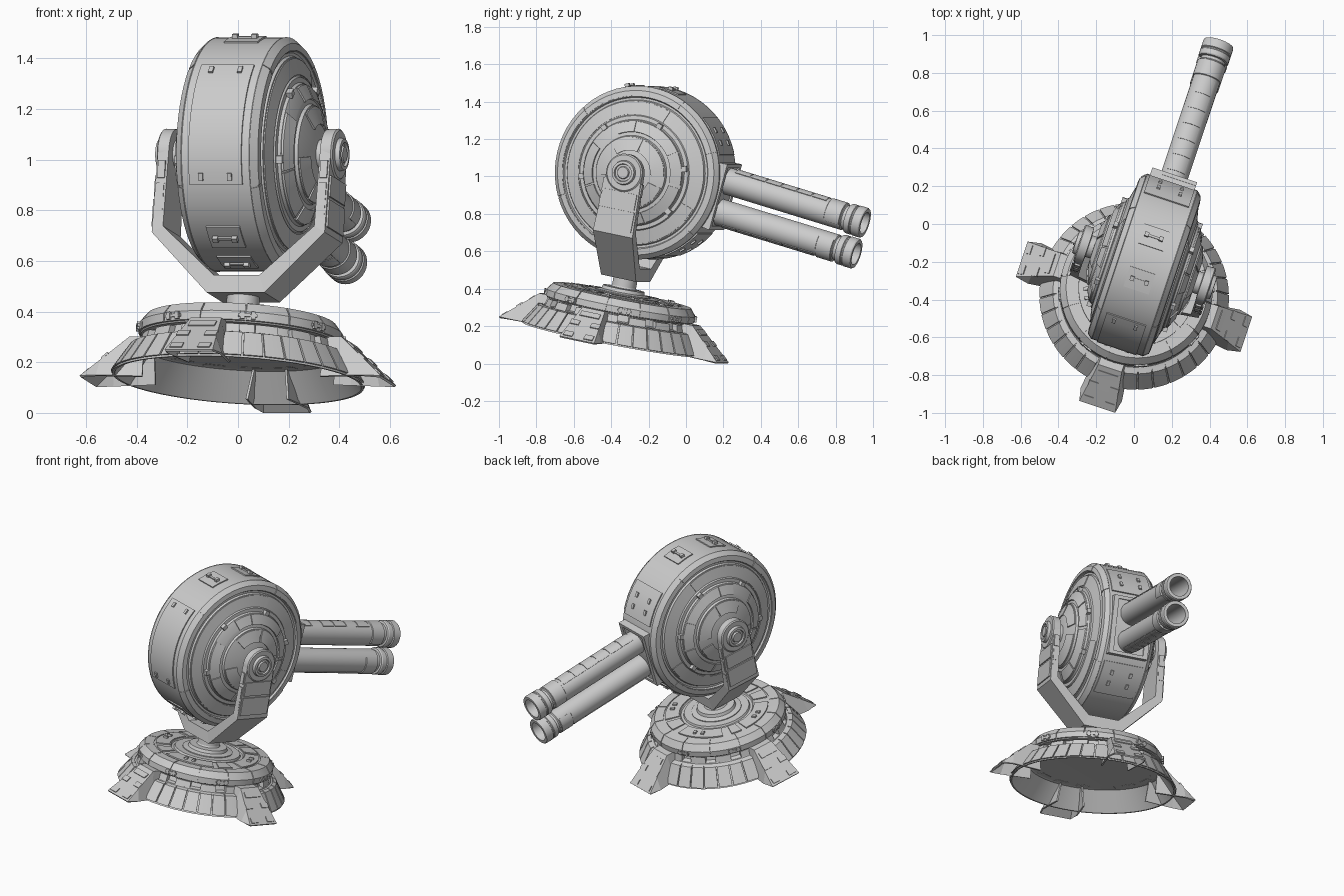
import bpy, bmesh
from math import radians, sin, cos, pi
from mathutils import Matrix

if "Cube" in bpy.data.objects:
    bpy.data.objects.remove(bpy.data.objects["Cube"])

R, T = Matrix.Rotation, Matrix.Translation
# The whole turret is yawed and pitched; the head pitches further on its pivot
BASE = T((0, -0.385, 0.128)) @ R(radians(-18.5), 4, 'Z') @ R(radians(-11.3), 4, 'X')
HEAD = BASE @ T((0, 0, 0.91)) @ R(radians(-4.9), 4, 'X')
SIDE = R(pi / 2, 4, 'Y')        # turns a z axis into x
FWD = R(-pi / 2, 4, 'X')        # turns a z axis into y


def finish(bm, name, mat, smooth=True):
    bmesh.ops.remove_doubles(bm, verts=bm.verts, dist=1e-5)
    bmesh.ops.recalc_face_normals(bm, faces=bm.faces)
    me = bpy.data.meshes.new(name)
    bm.to_mesh(me)
    bm.free()
    if smooth:
        me.polygons.foreach_set("use_smooth", [True] * len(me.polygons))
        me.set_sharp_from_angle(angle=radians(25))
    ob = bpy.data.objects.new(name, me)
    bpy.context.collection.objects.link(ob)
    ob.matrix_world = mat
    return ob


def add_sweep(bm, prof, segs, a0=0, a1=360):
    """Sweep a closed (r, z) profile round z between two angles."""
    full = a1 - a0 >= 360
    rows = []
    for i in range(segs if full else segs + 1):
        a = radians(a0 + (a1 - a0) * i / segs)
        rows.append([bm.verts.new((r * cos(a), r * sin(a), z)) for r, z in prof])
    n = len(prof)
    for i in range(segs):
        p, q = rows[i], rows[(i + 1) % len(rows)]
        for j in range(n):
            k = (j + 1) % n
            if prof[j][0] == 0 and prof[k][0] == 0:
                continue
            bm.faces.new((p[j], p[k], q[k], q[j]))
    if not full:
        bm.faces.new(rows[0])
        bm.faces.new(rows[-1][::-1])


def revolve(name, prof, mat, segs=64):
    bm = bmesh.new()
    add_sweep(bm, prof, segs)
    return finish(bm, name, mat)


def sectors(name, prof, spans, mat):
    """Several partial sweeps of one profile, in one object."""
    bm = bmesh.new()
    for a0, a1 in spans:
        add_sweep(bm, prof, max(1, round((a1 - a0) / 6)), a0, a1)
    return finish(bm, name, mat)


def boxes(name, items, mat):
    """Each item is (centre, size, optional local matrix)."""
    bm = bmesh.new()
    for c, s, *m in items:
        mm = (m[0] if m else Matrix()) @ T(c) @ Matrix.Diagonal((*s, 1))
        bmesh.ops.create_cube(bm, size=1, matrix=mm)
    return finish(bm, name, mat, False)


def tiles(n, gap, start=0):
    return [(start + 360 * i / n + gap / 2, start + 360 * (i + 1) / n - gap / 2) for i in range(n)]


# ---- Base: hollow flared skirt with a drum on top
revolve("base_body", [(.498, 0), (.428, .11), (.37, .125), (.36, .16), (.395, .16), (.4, .17), (.4, .2),
                      (.372, .235), (.22, .245), (.215, .238), (.2, .238), (.195, .25), (0, .25),
                      (0, .13), (.40, .12), (.488, 0)], BASE)
sectors("skirt_tiles", [(.496, .008), (.503, .01), (.437, .113), (.415, .118), (.415, .11)], tiles(36, .9), BASE)
sectors("drum_tiles", [(.395, .165), (.405, .168), (.405, .202), (.375, .24), (.32, .243), (.32, .23)],
        tiles(14, .8, 8), BASE)
sectors("gap_blocks", [(.35, .12), (.4, .12), (.39, .155), (.35, .155)], tiles(16, 9), BASE)
sectors("deck_plates", [(.225, .235), (.225, .25), (.31, .247), (.31, .235)],
        [(5, 60), (66, 85), (95, 150), (160, 172), (178, 235), (245, 262), (270, 330), (336, 352)], BASE)
boxes("drum_clips", [((.405, dy, .187), (.018, .018, .03), R(radians(a), 4, 'Z'))
                     for a in range(22, 382, 45) for dy in (-.022, .022)] +
      [((.405, 0, .187), (.014, .075, .012), R(radians(a), 4, 'Z')) for a in range(22, 382, 45)], BASE)
boxes("deck_details", [((.27, d, .252), (.05 - abs(d), .018, .014), R(radians(a), 4, 'Z'))
                       for a in (35, 120, 205, 300) for d in (-.025, .025)], BASE)
revolve("post", [(0, .24), (.15, .24), (.15, .255), (.118, .262), (.112, .28), (.07, .282),
                 (.065, .29), (.065, .37), (0, .37)], BASE, 40)

# ---- Four hollow sloped feet
for i, nm in enumerate(("right", "front", "left", "back")):
    bm = bmesh.new()
    rows = [[(.37, w, 0) for w in (-.09, .09)], [(.38, w, .165) for w in (-.065, .065)],
            [(.44, w, .165) for w in (-.065, .065)], [(.55, w, .068) for w in (-.085, .085)],
            [(.627, w, 0) for w in (-.1, .1)]]
    v = [[bm.verts.new(p) for p in r] for r in rows]
    for a, b in zip(v[1:], v[2:]):
        bm.faces.new((a[0], b[0], b[1], a[1]))
    low = [[bm.verts.new((.555, w, 0)) for w in (-.115, .115)],
           [bm.verts.new((.44, w, 0)) for w in (-.1, .1)]]
    for s in (0, 1):
        bm.faces.new((v[4][s], v[3][s], low[0][s]))
        bm.faces.new((v[3][s], v[2][s], low[1][s], low[0][s]))
        bm.faces.new((v[2][s], v[1][s], v[0][s], low[1][s]))
    leg_mat = BASE @ R(i * pi / 2, 4, 'Z')
    leg = finish(bm, nm + "_foot", leg_mat, False)
    mod = leg.modifiers.new("thickness", 'SOLIDIFY')
    mod.thickness = .01
    mod.offset = -1
    # Corner pads leave a cross on the sloped toe
    slope = T((.56, 0, .06)) @ R(radians(41.5), 4, 'Y')
    boxes(nm + "_foot_pads", [((x, y, .001), (.034, .05, .008), slope)
                              for x in (-.035, .06) for y in (-.058, .058)] +
          [((-.11, 0, .001), (.035, .11, .008), slope)], leg_mat)

# ---- Yoke: one lofted fork, from right arm round to left arm
half = [((.36, .91), (.315, .91), .1), ((.36, .575), (.315, .6), .113), ((.12, .335), (.095, .405), .1)]
path = half + [((-o[0], o[1]), (-n[0], n[1]), w) for o, n, w in reversed(half)]
bm = bmesh.new()
rings = [[bm.verts.new(p) for p in ((o[0], -w, o[1]), (o[0], w, o[1]), (n[0], w, n[1]), (n[0], -w, n[1]))]
         for o, n, w in path]
for a, b in zip(rings, rings[1:]):
    for j in range(4):
        bm.faces.new((a[j], a[(j + 1) % 4], b[(j + 1) % 4], b[j]))
bm.faces.new(rings[0])
bm.faces.new(rings[-1])
finish(bm, "yoke", BASE, False)
boxes("yoke_plates", [((s * .36, 0, z), (.014, w, h)) for s in (1, -1)
                      for z, w, h in ((.765, .19, .085), (.655, .2, .11))] +
      [((s * .338, y, z), (.03, .012, .07)) for s in (1, -1) for z in (.65, .74, .83) for y in (-.105, .105)], BASE)
for s, nm in ((1, "right"), (-1, "left")):
    revolve(nm + "_pivot", [(r, s * x) for r, x in (
        (0, .27), (.06, .27), (.06, .312), (.1, .315), (.102, .36), (.095, .366), (.066, .366), (.062, .384),
        (.048, .386), (.045, .376), (.034, .376), (.03, .386), (0, .386))], BASE @ T((0, 0, .91)) @ SIDE, 40)

# ---- Head: wide drum with stepped domed sides
hub = [(0, .29), (.1, .282), (.195, .255), (.2, .242), (.21, .24), (.225, .238), (.28, .212), (.285, .2),
       (.305, .198), (.31, .19), (.385, .172), (.39, .16), (.402, .16), (.408, .17), (.44, .165), (.462, .14)]
revolve("head_drum", hub + [(r, -x) for r, x in reversed(hub)], HEAD @ SIDE, 72)
for s, nm in ((1, "right"), (-1, "left")):
    m = HEAD @ SIDE
    sectors(nm + "_dome_plates", [(r, s * x) for r, x in ((.215, .23), (.22, .247), (.276, .221), (.28, .2))],
            [(92, 128), (130, 190), (192, 215), (250, 300), (302, 350), (355, 390), (392, 448)], m)
    sectors(nm + "_cap_plates", [(r, s * x) for r, x in ((.12, .27), (.12, .285), (.19, .262), (.19, .245))],
            [(100, 170), (174, 230), (290, 350), (354, 440)], m)
    sectors(nm + "_face_plates", [(r, s * x) for r, x in ((.315, .18), (.315, .194), (.38, .178), (.38, .165))],
            [(165, 435)], m)
    sectors(nm + "_rim_plates", [(r, s * x) for r, x in ((.412, .16), (.412, .174), (.44, .17), (.464, .143), (.45, .13))],
            [(120, 160), (161, 236), (237, 302), (303, 360), (361, 420)], m)
    boxes(nm + "_dome_bolts", [((s * .212, .29, 0), (.024, .026, .03), R(radians(a), 4, 'X'))
                               for a in (20, 75, 140, 200, 330)], HEAD)


def rim_plate(name, a0, a1, w, h=.006):
    sectors(name, [(.455, -w), (.463 + h, -w), (.463 + h, w), (.455, w)], [(a0 + 90, a1 + 90)], HEAD @ SIDE)


# ---- Plates and latches round the rim (0 degrees is the gun, 90 is up)
rim_plate("back_panel", 147, 211, .11)
for nm, a in (("top_front", 87), ("top_back", 117), ("low_back", 241), ("low", 263)):
    rim_plate(nm + "_plate", a - 7, a + 7, .07)
    boxes(nm + "_latch", [((x, .47, 0), (.022, .03, .024), R(radians(a), 4, 'X')) for x in (-.04, .04)] +
          [((0, .467, 0), (.08, .018, .012), R(radians(a), 4, 'X'))], HEAD)
rim_plate("front_top_plate", 28, 55, .125)
rim_plate("front_low_plate", 305, 332, .125)
boxes("panel_bolts", [((x, .468, 0), (.018, .018, .03), R(radians(a), 4, 'X'))
                      for x in (-.06, .06) for a in (151, 207, 36, 45, 315, 324)], HEAD)

# ---- Gun mount: block with a raised frame
boxes("gun_mount", [((0, .41, 0), (.25, .1, .36))] +
      [((s * .11, .46, 0), (.03, .02, .36)) for s in (1, -1)] +
      [((0, .46, s * .172), (.25, .02, .02)) for s in (1, -1)], HEAD)

# ---- Twin barrels
for s, nm in ((1, "upper"), (-1, "lower")):
    m = HEAD @ T((0, 0, s * .086)) @ FWD
    revolve(nm + "_barrel", [(0, .38), (.073, .38), (.073, 1.145), (.066, 1.15), (.066, 1.165), (.078, 1.168),
                             (.082, 1.175), (.082, 1.2), (.077, 1.204), (.077, 1.21), (.083, 1.214),
                             (.083, 1.255), (.079, 1.262), (.06, 1.262), (.058, 1.0), (0, 1.0)], m, 32)
    c = -90 * s          # outward side of each barrel
    for i in range(6):
        z = .5 + i * .09
        sectors(f"{nm}_barrel_tile_{i + 1}", [(.07, z), (.0765, z), (.0765, z + .084), (.07, z + .084)],
                [(c - 38, c + 38)], m)
    sectors(nm + "_barrel_sleeve", [(.07, 1.05), (.078, 1.055), (.078, 1.14), (.07, 1.145)],
            [(c - 125, c + 125)], m)
